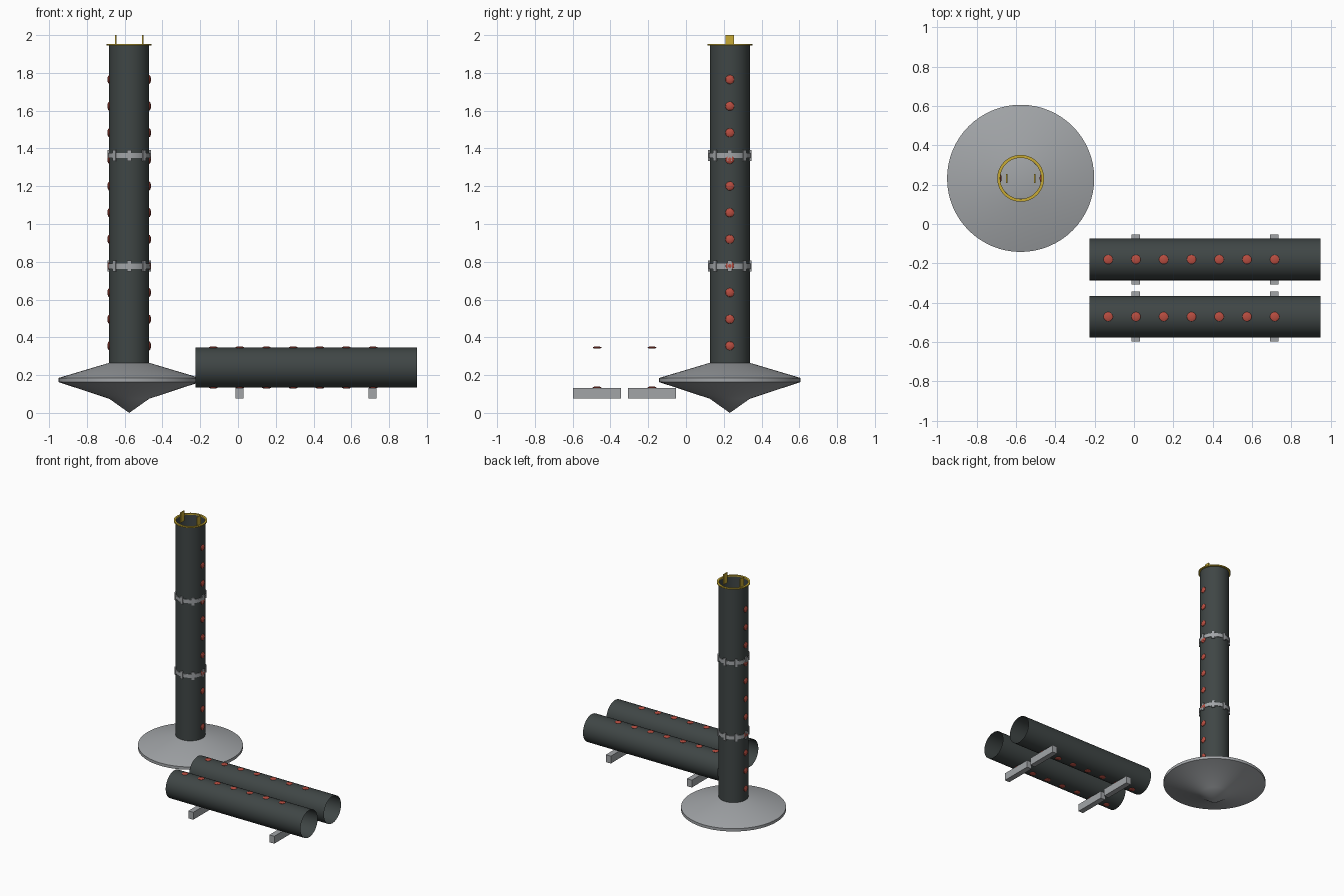
import bpy, bmesh, math
from mathutils import Matrix, Vector

if "Cube" in bpy.data.objects:
    bpy.data.objects.remove(bpy.data.objects["Cube"])


def mat(name, rgb):
    m = bpy.data.materials.new(name)
    m.diffuse_color = (*rgb, 1)
    m.use_nodes = True
    m.node_tree.nodes["Principled BSDF"].inputs["Base Color"].default_value = m.diffuse_color
    return m


DARK = mat("dark_pipe", (0.050, 0.061, 0.060))
GREY = mat("light_steel", (0.36, 0.375, 0.39))
RED = mat("red_port", (0.48, 0.075, 0.052))
GOLD = mat("yellow_trim", (0.57, 0.40, 0.035))

TX, TY, R = -0.576, 0.232, 0.106      # tower axis and pipe radius
PIPE_Z, PIPE_YS = 0.24, (-0.18, -0.471)
STEP = 0.141                          # spacing of the ports


def finish(name, bm, material, smooth=True):
    bmesh.ops.recalc_face_normals(bm, faces=bm.faces[:])
    me = bpy.data.meshes.new(name)
    bm.to_mesh(me)
    bm.free()
    me.materials.append(material)
    ob = bpy.data.objects.new(name, me)
    bpy.context.collection.objects.link(ob)
    if smooth:
        bpy.context.view_layer.objects.active = ob
        ob.select_set(True)
        bpy.ops.object.shade_smooth_by_angle(angle=math.radians(30))
        ob.select_set(False)
    return ob


def lathe(name, profile, material, loc, rot=None, closed=False, seg=64):
    """Spin an (r, z) profile about the z axis."""
    bm = bmesh.new()
    vs = [bm.verts.new((r, 0, z)) for r, z in profile]
    n = len(vs)
    es = [bm.edges.new((vs[i], vs[(i + 1) % n])) for i in range(n if closed else n - 1)]
    bmesh.ops.spin(bm, geom=vs + es, axis=(0, 0, 1), cent=(0, 0, 0),
                   angle=2 * math.pi, steps=seg)
    bmesh.ops.remove_doubles(bm, verts=bm.verts[:], dist=1e-5)
    m = Matrix.Translation(loc)
    bm.transform(m @ rot if rot else m)
    return finish(name, bm, material)


def add_box(bm, size, matrix):
    bmesh.ops.create_cube(bm, size=1, matrix=matrix @ Matrix.Diagonal((*size, 1)))


def add_port(bm, centre, normal, rise):
    """Low dome standing on a pipe surface."""
    rot = Vector((0, 0, 1)).rotation_difference(Vector(normal)).to_matrix().to_4x4()
    bmesh.ops.create_uvsphere(
        bm, u_segments=20, v_segments=8, radius=1,
        matrix=Matrix.Translation(centre) @ rot @ Matrix.Diagonal((0.0235, 0.0235, rise, 1)))


# Pointed base with a thin rim
lathe("base_cone", [(0, 0), (R, 0.075), (0.374, 0.163), (0.374, 0.185), (R, 0.265), (0, 0.265)],
      GREY, (TX, TY, 0))

# Standing open pipe and its top flange
lathe("tower_pipe", [(R, 0.265), (R, 1.95)], DARK, (TX, TY, 0))
lathe("top_flange", [(0.104, 1.945), (0.119, 1.945), (0.119, 1.954), (0.104, 1.954)],
      GOLD, (TX, TY, 0), closed=True)

# Two lifting tabs at the mouth
bm = bmesh.new()
for s in (-1, 1):
    add_box(bm, (0.007, 0.045, 0.08), Matrix.Translation((TX + s * 0.071, TY, 1.96)))
finish("lifting_tabs", bm, GOLD, False)

# Clamps: band plus eight lugs
for i, z in enumerate((0.777, 1.363)):
    lathe(f"clamp_band_{i}", [(R, -0.014), (0.111, -0.014), (0.111, 0.014), (R, 0.014)],
          GREY, (TX, TY, z), closed=True)
    bm = bmesh.new()
    for k in range(8):
        add_box(bm, (0.012, 0.022, 0.058),
                Matrix.Translation((TX, TY, z)) @ Matrix.Rotation(k * math.pi / 4, 4, 'Z')
                @ Matrix.Translation((0.1085, 0, 0)))
    finish(f"clamp_lugs_{i}", bm, GREY, False)

# Ports on both sides of the tower
bm = bmesh.new()
for k in range(11):
    for s in (-1, 1):
        add_port(bm, (TX + s * R, TY, 0.355 + STEP * k), (s, 0, 0), 0.0095)
finish("tower_ports", bm, RED)

# Lying open pipes with ports above and below, each on two supports
for i, y in enumerate(PIPE_YS):
    lathe(f"lying_pipe_{i}", [(R, -0.225), (R, 0.948)], DARK, (0, y, PIPE_Z),
          Matrix.Rotation(math.pi / 2, 4, 'Y'))
    bm = bmesh.new()
    for k in range(7):
        for s in (-1, 1):
            add_port(bm, (-0.131 + STEP * k, y, PIPE_Z + s * R), (0, 0, s), 0.006)
    finish(f"lying_ports_{i}", bm, RED)
    bm = bmesh.new()
    for x in (0.008, 0.713):
        add_box(bm, (0.043, 0.254, 0.058), Matrix.Translation((x, y, 0.104)))
    finish(f"pipe_supports_{i}", bm, GREY, False)
